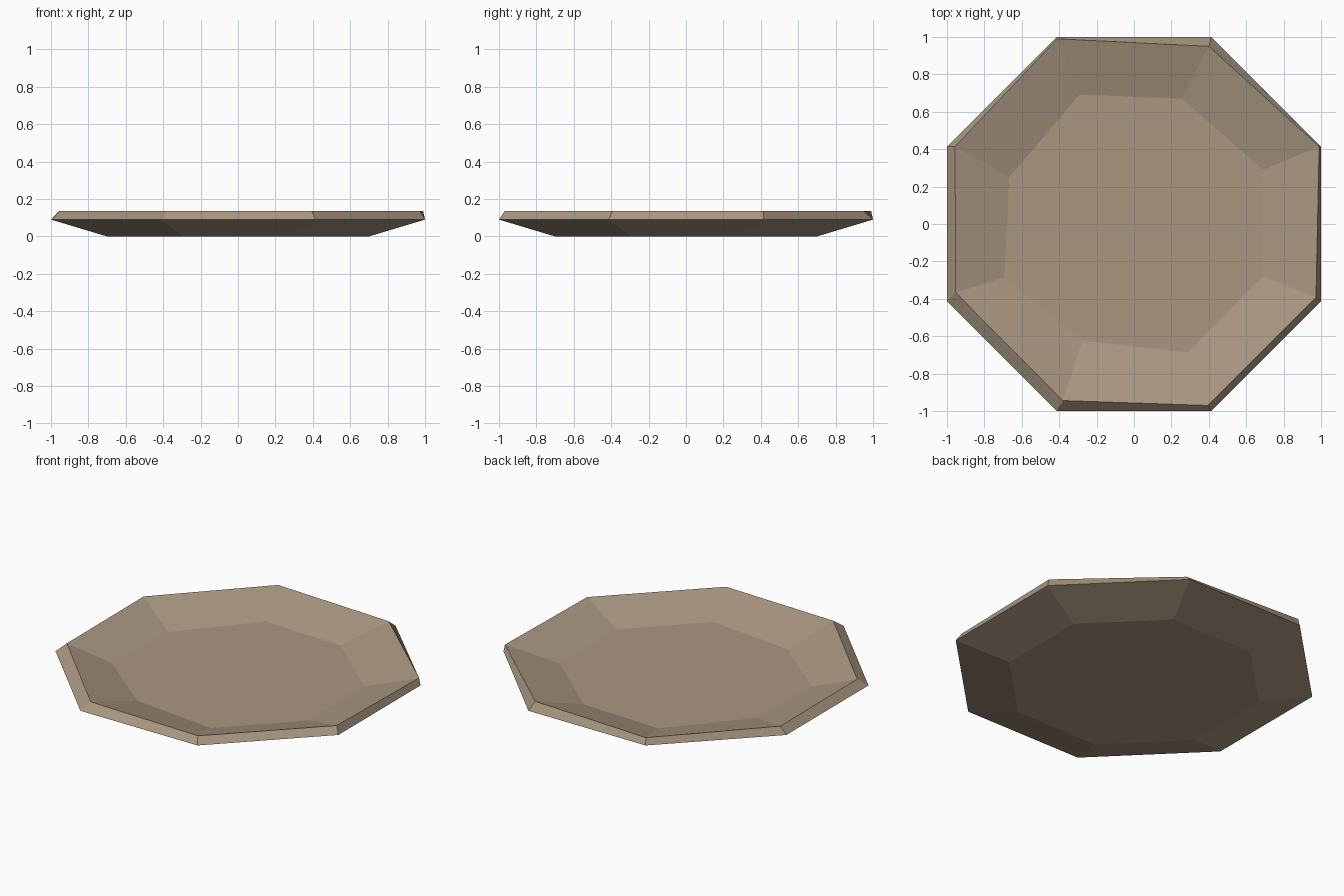
import bpy, bmesh

if "Cube" in bpy.data.objects:
    bpy.data.objects.remove(bpy.data.objects["Cube"])

# Dish material
clay = bpy.data.materials.new("tan_clay")
clay.diffuse_color = (0.40, 0.31, 0.22, 1)
clay.use_nodes = True
clay.node_tree.nodes["Principled BSDF"].inputs["Base Color"].default_value = clay.diffuse_color


def octagon(half, cut):
    """Octagon corners, clockwise from the back left corner."""
    return [(-cut, half), (cut, half), (half, cut), (half, -cut),
            (cut, -half), (-cut, -half), (-half, -cut), (-half, cut)]


# Regular outer shell, hand-carved uneven lip and inner floor
base = octagon(0.70, 0.29)
belly = octagon(1.0, 0.414)
lip = [(-0.41, 0.99), (0.40, 0.95), (0.99, 0.414), (0.973, -0.393),
       (0.395, -0.97), (-0.38, -0.944), (-0.953, -0.367), (-0.957, 0.414)]
floor = [(-0.29, 0.692), (0.256, 0.67), (0.688, 0.29), (0.688, -0.28),
         (0.287, -0.687), (-0.276, -0.624), (-0.692, -0.286), (-0.667, 0.25)]

# Stack the rings from the underside, over the lip, down to the floor
bm = bmesh.new()
rings = [[bm.verts.new((x, y, z)) for x, y in ring]
         for ring, z in ((base, 0), (belly, 0.09), (lip, 0.135), (floor, 0.048))]
for a, b in zip(rings, rings[1:]):
    for i in range(8):
        j = (i + 1) % 8
        bm.faces.new((a[i], a[j], b[j], b[i]))
bm.faces.new(rings[0])
bm.faces.new(rings[-1])
bmesh.ops.recalc_face_normals(bm, faces=bm.faces)

mesh = bpy.data.meshes.new("octagonal_dish")
bm.to_mesh(mesh)
bm.free()
mesh.materials.append(clay)
dish = bpy.data.objects.new("octagonal_dish", mesh)
bpy.context.collection.objects.link(dish)
